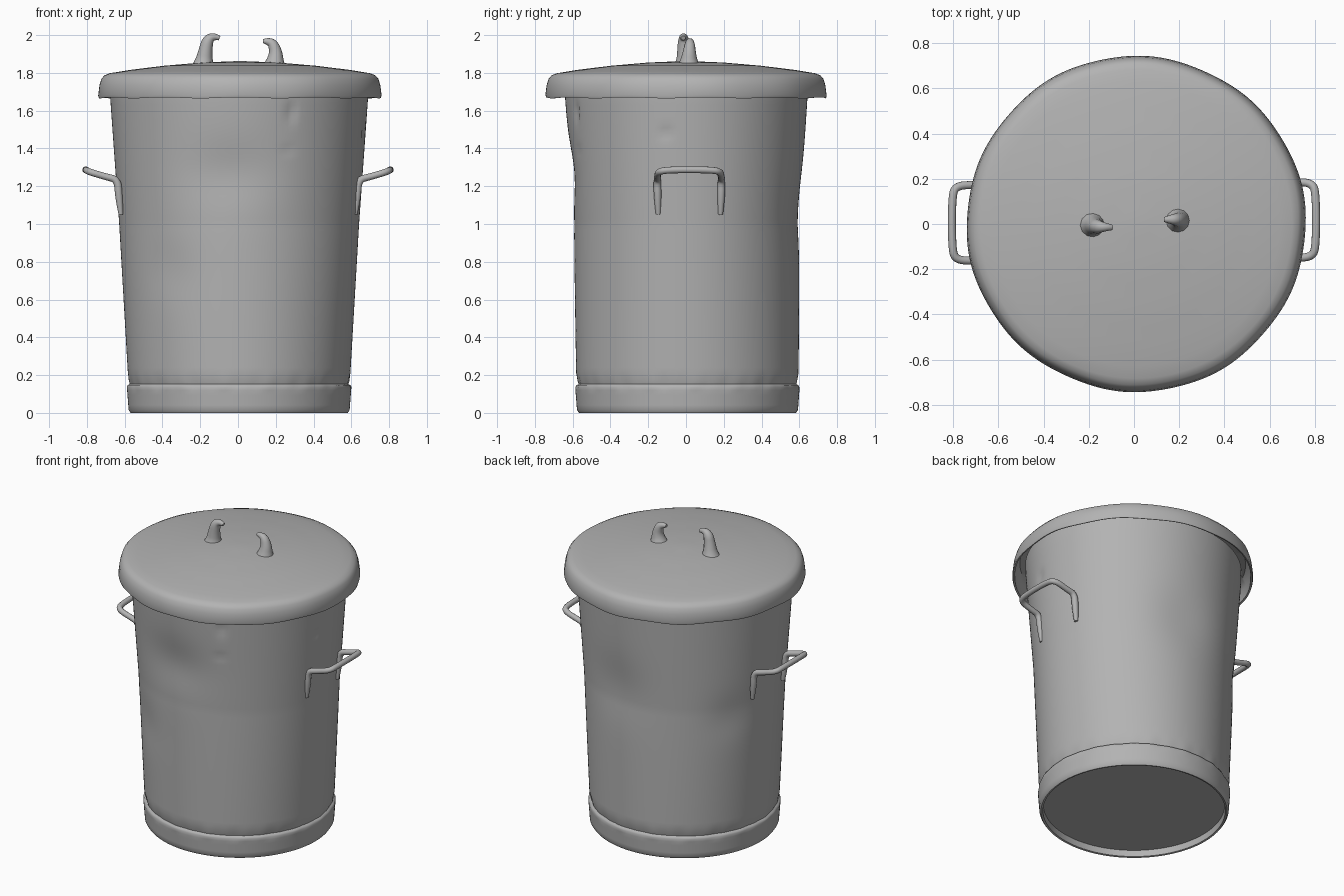
import bpy
import bmesh
import math

SEGMENTS = 160

cube = bpy.data.objects.get("Cube")
if cube:
    bpy.data.objects.remove(cube, do_unlink=True)

grey = bpy.data.materials.new("galvanised_grey")
grey.use_nodes = True
grey.diffuse_color = (0.45, 0.45, 0.45, 1)
bsdf = next(n for n in grey.node_tree.nodes if n.type == 'BSDF_PRINCIPLED')
bsdf.inputs["Base Color"].default_value = grey.diffuse_color


def finish(obj, angle=40):
    """Assign the metal and shade smoothly with sharp edges kept."""
    obj.data.materials.clear()
    obj.data.materials.append(grey)
    bpy.ops.object.select_all(action='DESELECT')
    obj.select_set(True)
    bpy.context.view_layer.objects.active = obj
    bpy.ops.object.shade_smooth_by_angle(angle=math.radians(angle))
    return obj


def refine(profile, step):
    """Split long profile segments so that dents have rings to bend."""
    out = [profile[0]]
    for (r0, z0), (r1, z1) in zip(profile, profile[1:]):
        n = max(1, round(math.hypot(r1 - r0, z1 - z0) / step))
        out += [(r0 + (r1 - r0) * i / n, z0 + (z1 - z0) * i / n) for i in range(1, n + 1)]
    return out


def lathe(name, profile, shape, step):
    """Spin a profile about z; shape(r, angle, z) gives the final point."""
    bm = bmesh.new()
    rings = []
    for r, z in refine(profile, step):
        if r < 1e-5:
            rings.append([bm.verts.new(shape(0, 0, z))] * SEGMENTS)
        else:
            rings.append([bm.verts.new(shape(r, math.tau * i / SEGMENTS, z))
                          for i in range(SEGMENTS)])
    for low, high in zip(rings, rings[1:]):
        for i in range(SEGMENTS):
            j = (i + 1) % SEGMENTS
            corners = list(dict.fromkeys((low[i], low[j], high[j], high[i])))
            bm.faces.new(corners)
    bmesh.ops.recalc_face_normals(bm, faces=bm.faces)
    mesh = bpy.data.meshes.new(name)
    bm.to_mesh(mesh)
    bm.free()
    obj = bpy.data.objects.new(name, mesh)
    bpy.context.collection.objects.link(obj)
    return finish(obj)


def tube(name, points, thickness):
    """Sweep a round bar along (x, y, z, radius factor) points."""
    curve = bpy.data.curves.new(name, 'CURVE')
    curve.dimensions = '3D'
    curve.bevel_depth = thickness
    curve.bevel_resolution = 4
    curve.use_fill_caps = True
    spline = curve.splines.new('NURBS')
    spline.points.add(len(points) - 1)
    for p, (x, y, z, r) in zip(spline.points, points):
        p.co = (x, y, z, 1)
        p.radius = r
    spline.order_u = 3
    spline.use_endpoint_u = True
    spline.resolution_u = 8
    temp = bpy.data.objects.new(name + "_path", curve)
    bpy.context.collection.objects.link(temp)
    deps = bpy.context.evaluated_depsgraph_get()
    mesh = bpy.data.meshes.new_from_object(temp.evaluated_get(deps))
    bpy.data.objects.remove(temp, do_unlink=True)
    obj = bpy.data.objects.new(name, mesh)
    bpy.context.collection.objects.link(obj)
    return finish(obj, 60)


# Dents: angle in degrees, height, angular spread, height spread, depth
DENTS = [
    (-95, 1.27, 20, 0.17, 0.026),
    (82, 1.10, 18, 0.20, 0.018),
    (-66, 1.59, 2, 0.05, 0.014),
    (-67, 1.39, 3, 0.02, 0.006),
    (-10, 1.48, 3, 0.03, 0.010),
    (-125, 0.75, 14, 0.15, 0.010),
    (150, 0.95, 14, 0.14, 0.010),
]


def battered(r, a, z):
    """Body shape: slightly oval towards the top, with dents."""
    if r > 0.56:
        for deg, height, spread, tall, depth in DENTS:
            d = (math.degrees(a) - deg + 180) % 360 - 180
            r -= depth * math.exp(-(d / spread) ** 2 - ((z - height) / tall) ** 2)
        if 0.12 < z < 0.21:
            r += 0.003 * math.sin(23 * a) * math.sin(9 * a + 1)
    squash = 1 - 0.06 * min(max((z - 0.2) / 0.8, 0), 1)
    return (0.006 + r * math.cos(a), 0.008 * (1 - z / 2) + r * squash * math.sin(a), z)


def lid_shape(r, a, z):
    """Lid shape: round with a slightly wavy rolled rim."""
    if r > 0.7:
        r += 0.004 * math.sin(7 * a) * math.sin(3 * a + 1)
        z += 0.003 * math.sin(11 * a) if z < 1.7 else 0
    return (0.01 + r * math.cos(a), r * 0.99 * math.sin(a), z)


# Body with recessed floor, base band and tapered wall
lathe("bin_body", [
    (0, 0.045), (0.56, 0.045), (0.563, 0.003), (0.575, 0), (0.585, 0.015),
    (0.593, 0.12), (0.593, 0.137), (0.588, 0.147), (0.577, 0.152),
    (0.582, 0.17), (0.589, 0.21), (0.635, 1.0), (0.682, 1.66),
    (0.684, 1.74), (0.665, 1.74), (0.66, 1.66)], battered, 0.03)

# Domed lid with hanging rim
lathe("bin_lid", [
    (0, 1.835), (0.6, 1.785), (0.70, 1.765), (0.728, 1.73), (0.735, 1.672),
    (0.746, 1.668), (0.75, 1.68), (0.743, 1.735), (0.733, 1.768),
    (0.717, 1.787), (0.69, 1.798), (0.58, 1.816), (0.4, 1.838),
    (0.2, 1.855), (0, 1.863)], lid_shape, 0.06)

# Two bent carrying handles
for name, side, y_mid in (("left_handle", 1, 0.018), ("right_handle", -1, 0.005)):
    half = [(0.62, 0.165, 1.05, 0.7), (0.63, 0.168, 1.14, 1.2),
            (0.637, 0.17, 1.235, 1.1), (0.70, 0.168, 1.25, 1),
            (0.79, 0.165, 1.277, 1), (0.806, 0.11, 1.287, 1)]
    path = half + [(x, -y, z, r) for x, y, z, r in reversed(half)]
    tube(name, [(side * x, y + y_mid, z, r) for x, y, z, r in path], 0.018)

# Broken stubs of the lid handle, curling towards each other
tube("right_lid_stub", [
    (-0.185, -0.005, 1.82, 1.9), (-0.18, -0.005, 1.86, 1.3),
    (-0.172, -0.01, 1.92, 1.0), (-0.16, -0.012, 1.975, 0.85),
    (-0.125, -0.014, 1.995, 0.5), (-0.098, -0.015, 1.984, 0.35)], 0.036)
tube("left_lid_stub", [
    (0.19, 0.015, 1.82, 1.9), (0.197, 0.015, 1.86, 1.3),
    (0.2, 0.018, 1.91, 0.95), (0.185, 0.02, 1.955, 0.75),
    (0.155, 0.02, 1.968, 0.5), (0.133, 0.02, 1.968, 0.3)], 0.036)
